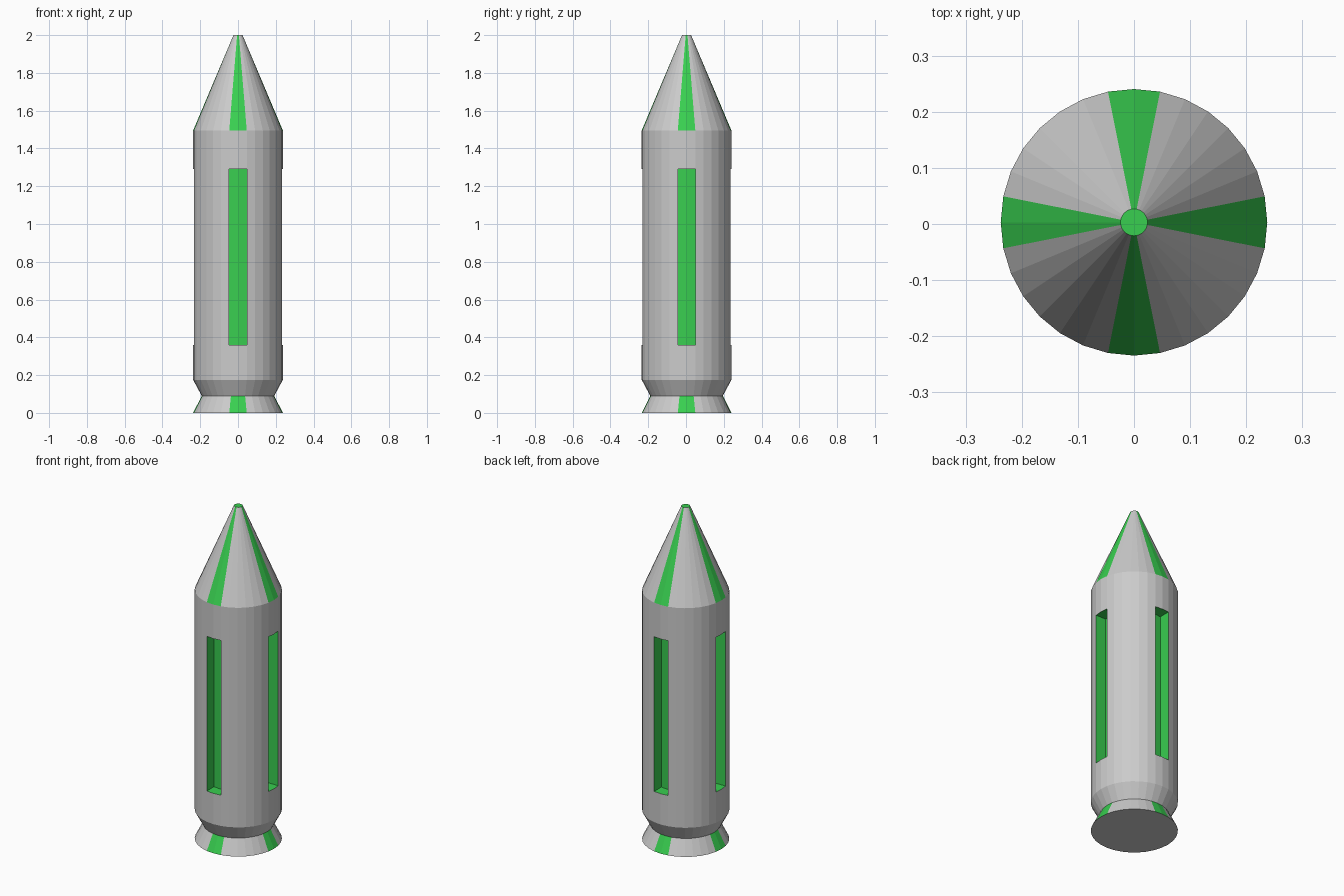
import bpy, bmesh
from math import sin, cos, tau
from mathutils import Vector

if "Cube" in bpy.data.objects:
    bpy.data.objects.remove(bpy.data.objects["Cube"])

SIDES = 32
RADIUS = 0.2375
CENTRE_Y = 0.003

green = bpy.data.materials.new("green")
green.diffuse_color = (0.04, 0.62, 0.08, 1)
green.use_nodes = True
green.node_tree.nodes["Principled BSDF"].inputs["Base Color"].default_value = green.diffuse_color


def lathe(name, profile, striped=(), slotted=None, cap_bottom=False, cap_top=False):
    """Faceted ring shell from (radius, z) points; bands can carry four stripes or four slots."""
    bm = bmesh.new()
    rings = [[bm.verts.new((r * cos(tau * i / SIDES), r * sin(tau * i / SIDES), z))
              for i in range(SIDES)] for r, z in profile]
    bands = []
    for b, (low, high) in enumerate(zip(rings, rings[1:])):
        band = []
        for i in range(SIDES):
            j = (i + 1) % SIDES
            f = bm.faces.new((low[i], low[j], high[j], high[i]))
            f.material_index = int(b in striped and i % 8 in (0, 7))
            band.append(f)
        bands.append(band)
    if cap_bottom:
        bm.faces.new(rings[0][::-1])
    if cap_top:
        bm.faces.new(rings[-1]).material_index = 1

    # Sunken slots: push pairs of facets straight inward
    if slotted is not None:
        for k in range(4):
            pair = [bands[slotted][(8 * k - 1) % SIDES], bands[slotted][8 * k]]
            new = bmesh.ops.extrude_face_region(bm, geom=pair)["geom"]
            verts = [v for v in new if isinstance(v, bmesh.types.BMVert)]
            inward = Vector((-cos(tau * k / 4), -sin(tau * k / 4), 0)) * 0.068
            for v in verts:
                v.co += inward
                for f in v.link_faces:
                    f.material_index = 1
            for f in pair:
                if f.is_valid:
                    bm.faces.remove(f)

    mesh = bpy.data.meshes.new(name)
    bm.to_mesh(mesh)
    bm.free()
    mesh.materials.append(None)
    mesh.materials.append(green)
    obj = bpy.data.objects.new(name, mesh)
    obj.location.y = CENTRE_Y
    bpy.context.collection.objects.link(obj)
    return obj


# Flared foot with four stripes
lathe("flared_base", [(RADIUS, 0), (0.192, 0.09)], striped=(0,), cap_bottom=True)

# Main barrel with lower chamfer and four long slots
lathe("barrel", [(0.192, 0.09), (RADIUS, 0.175), (RADIUS, 0.36),
                 (RADIUS, 1.29), (RADIUS, 1.495)], slotted=2)

# Pointed nose with four stripes and a coloured tip
lathe("nose_cone", [(RADIUS, 1.495), (0.024, 2.0)], striped=(0,), cap_top=True)
